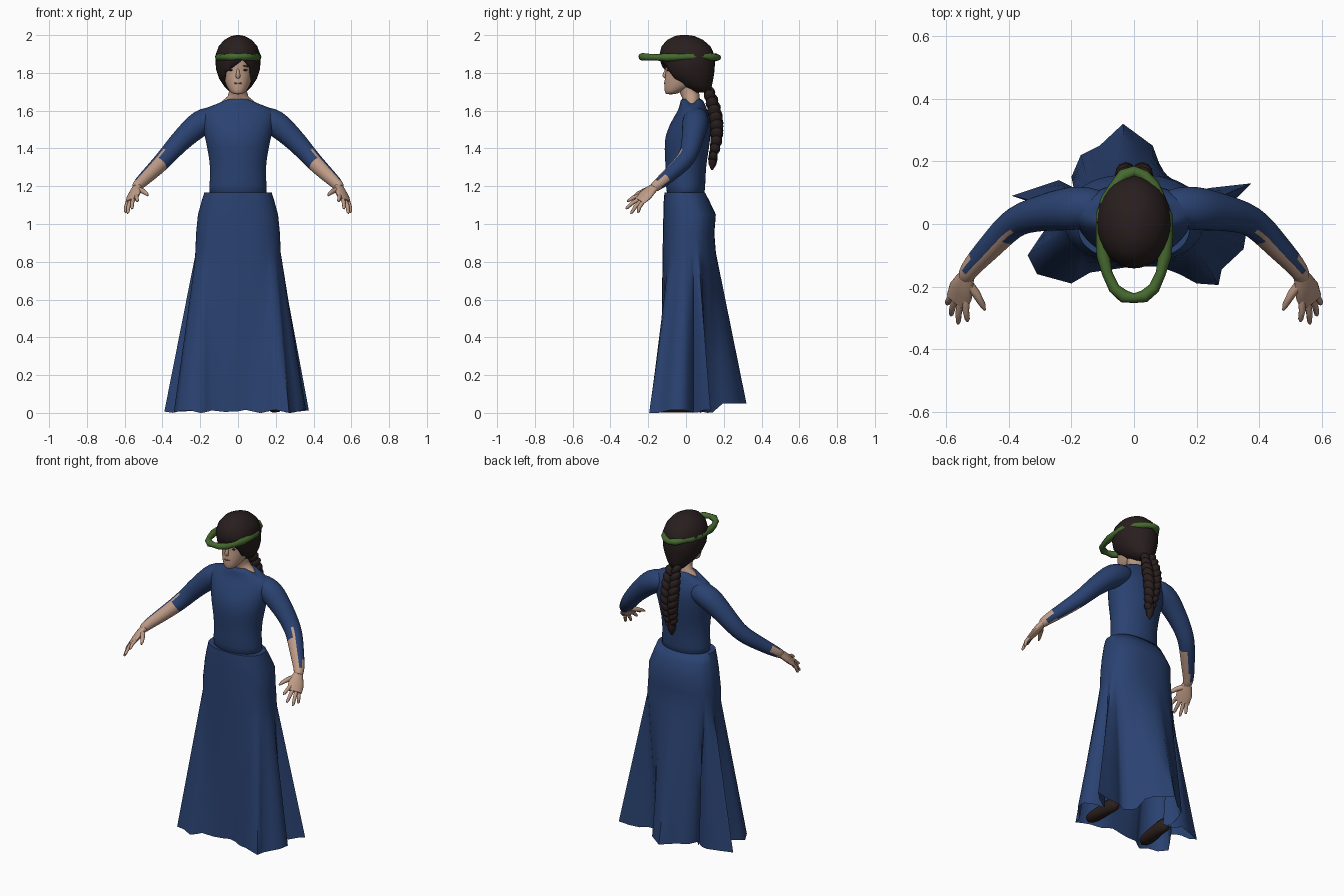
import bpy, bmesh, math
from mathutils import Vector, Matrix

if bpy.data.objects.get("Cube"):
    bpy.data.objects.remove(bpy.data.objects["Cube"])


def material(name, rgb):
    m = bpy.data.materials.new(name)
    m.use_nodes = True
    m.diffuse_color = (*rgb, 1)
    m.node_tree.nodes["Principled BSDF"].inputs["Base Color"].default_value = (*rgb, 1)
    return m


BLUE = material("dress_blue", (0.023, 0.054, 0.165))
SKIN = material("skin", (0.52, 0.33, 0.24))
HAIR = material("dark_brown_hair", (0.022, 0.013, 0.013))
GREEN = material("leaf_green", (0.06, 0.14, 0.028))
SHOE = material("shoe_brown", (0.024, 0.014, 0.011))
LIP = material("lip", (0.3, 0.13, 0.1))


def finish(name, bm, mats, mirror=False, subsurf=0, angle=50):
    bmesh.ops.recalc_face_normals(bm, faces=bm.faces)
    me = bpy.data.meshes.new(name)
    bm.to_mesh(me)
    bm.free()
    for m in mats:
        me.materials.append(m)
    me.shade_smooth()
    me.set_sharp_from_angle(angle=math.radians(angle))
    ob = bpy.data.objects.new(name, me)
    bpy.context.collection.objects.link(ob)
    if mirror:
        ob.modifiers.new("Mirror", "MIRROR").use_mirror_merge = False
    if subsurf:
        s = ob.modifiers.new("Subdivision", "SUBSURF")
        s.levels = s.render_levels = subsurf
    return ob


def oval(z, hx, front, back, n=32):
    cy, hy = (front + back) / 2, (back - front) / 2
    return [(hx * math.cos(a), cy + hy * math.sin(a), z)
            for a in (math.tau * i / n for i in range(n))]


def loft(bm, rings, caps=True, closed=False):
    rows = [[bm.verts.new(p) for p in r] for r in rings]
    pairs = list(zip(rows, rows[1:])) + ([(rows[-1], rows[0])] if closed else [])
    for a, b in pairs:
        for i in range(len(a)):
            j = (i + 1) % len(a)
            bm.faces.new((a[i], a[j], b[j], b[i]))
    if caps:
        bm.faces.new(rows[0])
        bm.faces.new(rows[-1])
    return rows


def tube(bm, path, radii, ref=(0, 1, 0), n=12, closed=False):
    """Sweep an oval along a path; a radius may be a (wide, thick) pair."""
    pts = [Vector(p) for p in path]
    rings, last = [], len(pts) - 1
    for i, p in enumerate(pts):
        if closed:
            t = pts[(i + 1) % len(pts)] - pts[i - 1]
        else:
            t = pts[min(i + 1, last)] - pts[max(i - 1, 0)]
        u = t.cross(Vector(ref)).normalized()
        v = u.cross(t).normalized()
        r = radii[i]
        ra, rb = r if isinstance(r, tuple) else (r, r)
        rings.append([p + u * ra * math.cos(a) + v * rb * math.sin(a)
                      for a in (math.tau * k / n for k in range(n))])
    loft(bm, rings, not closed, closed)


def blob(bm, loc, scale, rot=0.0):
    bmesh.ops.create_uvsphere(bm, u_segments=12, v_segments=8, radius=1,
                              matrix=Matrix.Translation(loc) @ Matrix.Rotation(rot, 4, "Y")
                              @ Matrix.Diagonal((*scale, 1)))


# Skirt: smooth hips running into a folded hem
hem = [(0, -.135), (.08, -.135), (.145, -.16), (.2, -.19), (.27, -.195), (.28, -.145),
       (.35, -.08), (.36, -.02), (.3, .03), (.25, .04), (.33, .085), (.375, .13),
       (.24, .115), (.15, .085), (.1, .14), (.06, .25), (-.035, .32), (-.11, .25),
       (-.17, .22), (-.2, .15), (-.14, .09), (-.24, .14), (-.39, .09), (-.3, .06),
       (-.25, .03), (-.3, -.04), (-.34, -.1), (-.31, -.16), (-.2, -.19), (-.14, -.155)]
dense = []
for (ax, ay), (bx, by) in zip(hem, hem[1:] + hem[:1]):
    dense += [(ax, ay), ((ax + bx) / 2, (ay + by) / 2)]


def hip(z, hx, front, back):
    cy, hy = (front + back) / 2, (back - front) / 2
    out = []
    for x, y in dense:
        a = math.atan2(y, x)
        c, s = math.cos(a), math.sin(a)
        k = (abs(c) ** 2.4 + abs(s) ** 2.4) ** (-1 / 2.4)
        out.append((hx * k * c, cy + hy * k * s, z))
    return out


rings = [hip(1.166, .13, -.08, .08), hip(1.168, .178, -.114, .1),
         hip(1.12, .193, -.118, .125), hip(1.05, .212, -.12, .158),
         hip(.95, .222, -.122, .15)]
base = hip(.85, .226, -.124, .158)
for t in (0, .1, .25, .45, .7, 1):
    ring = []
    for (x, y), (bx, by, bz) in zip(dense, base):
        low = .05 if y > .14 else .008 + .008 * math.sin(x * 40)
        ring.append((bx + (x - bx) * t, by + (y - by) * t, bz + (low - bz) * t))
    rings.append(ring)
bm = bmesh.new()
loft(bm, rings, caps=False)
finish("skirt", bm, [BLUE], angle=70)

# Bodice with a collar that dips over the shoulders
bm = bmesh.new()
rows = loft(bm, [oval(*r) for r in (
    (1.12, .16, -.1, .1), (1.2, .152, -.108, .102), (1.3, .145, -.108, .105),
    (1.4, .163, -.115, .122), (1.46, .176, -.112, .13), (1.52, .188, -.09, .132),
    (1.57, .2, -.062, .126), (1.605, .19, -.04, .112), (1.635, .125, -.032, .1),
    (1.672, .072, -.028, .085))])
for v in rows[-1]:
    v.co.z -= .035 * (abs(v.co.x) / .072) ** 10
finish("bodice", bm, [BLUE], subsurf=1)

# Arms: sleeve with the inner forearm bare
bm = bmesh.new()
tube(bm, [(.08, .05, 1.57), (.14, .054, 1.56), (.2, .05, 1.535), (.25, .043, 1.492),
          (.32, .03, 1.425), (.375, .012, 1.36), (.415, -.024, 1.317), (.457, -.07, 1.276),
          (.498, -.113, 1.237), (.53, -.15, 1.207), (.542, -.18, 1.185)],
     [.05, .066, .072, .064, .055, .049, .046, .041, .036, .03, .026], n=20)
bmesh.ops.recalc_face_normals(bm, faces=bm.faces)
inner = Vector((-.78, -.6, -.2)).normalized()
for f in bm.faces:
    c = f.calc_center_median()
    if c.x > .535 or (c.x > .4 and c.y < -.03 and f.normal.dot(inner) > 0):
        f.material_index = 1
finish("arms", bm, [BLUE, SKIN], mirror=True, subsurf=1)

# Hands: flat palm, four fingers and a thumb
bm = bmesh.new()
palm_up = (.48, -.33, .5)
tube(bm, [(.532, -.16, 1.2), (.543, -.188, 1.178), (.553, -.215, 1.152), (.566, -.248, 1.122)],
     [(.024, .02), (.036, .02), (.046, .018), (.042, .012)], palm_up)
across = Vector((.75, .1, -.65))
for off, tip in ((-.032, (.532, -.312, 1.12)), (-.011, (.562, -.32, 1.08)),
                 (.011, (.585, -.293, 1.055)), (.032, (.597, -.255, 1.06))):
    a, b = Vector((.56, -.235, 1.132)) + across * off, Vector(tip)
    tube(bm, [a, a.lerp(b, .5) + Vector((.003, -.003, .004)), b.lerp(a, .1), b],
         [.0115, .0105, .008, .003], palm_up, 8)
tube(bm, [(.535, -.185, 1.185), (.505, -.222, 1.175), (.484, -.258, 1.16), (.477, -.275, 1.15)],
     [.017, .014, .01, .004], palm_up, 8)
finish("hands", bm, [SKIN], mirror=True)

# Neck, spreading sideways to show at the shoulder dips
bm = bmesh.new()
tube(bm, [(0, .03, 1.58), (0, .03, 1.632), (0, .03, 1.655), (0, .027, 1.672), (0, .016, 1.7),
          (0, 0, 1.76)],
     [(.11, .04), (.1, .042), (.08, .044), (.056, .046), (.048, .047), (.048, .048)], n=24)
finish("neck", bm, [SKIN])

# Head and nose
bm = bmesh.new()
loft(bm, [oval(*r) for r in (
    (1.686, .02, -.105, -.06), (1.695, .038, -.112, -.035), (1.72, .056, -.116, .03),
    (1.75, .069, -.115, .07), (1.79, .079, -.11, .09), (1.815, .083, -.106, .1),
    (1.85, .086, -.112, .105), (1.9, .083, -.107, .1), (1.94, .06, -.08, .07))])
finish("head", bm, [SKIN], subsurf=1)
bm = bmesh.new()
tube(bm, [(0, -.099, 1.825), (0, -.108, 1.805), (0, -.116, 1.785), (0, -.11, 1.774)],
     [(.006, .006), (.008, .009), (.013, .01), (.01, .006)], (0, 1, 0), 12)
finish("nose", bm, [SKIN], angle=80)

# Face details
bm = bmesh.new()
blob(bm, (.036, -.096, 1.815), (.014, .005, .005))
blob(bm, (.038, -.099, 1.836), (.02, .005, .003), .1)
finish("eyes_and_brows", bm, [HAIR], mirror=True)
bm = bmesh.new()
blob(bm, (0, -.112, 1.745), (.022, .005, .005))
finish("lips", bm, [LIP])

# Hair: a full cap cut away to a slanted fringe
bm = bmesh.new()
loft(bm, [oval(*r) for r in (
    (1.695, .04, .04, .125), (1.73, .074, -.03, .137), (1.77, .1, -.09, .145),
    (1.82, .117, -.125, .152), (1.89, .12, -.142, .153), (1.94, .103, -.13, .13),
    (1.975, .073, -.1, .09), (1.995, .035, -.06, .045), (2, .01, -.03, .01))])
fringe = Vector((-.75, 0, 1))
temple = Vector((0, 1, .75))
cut = Vector((0, -.12, 1.85))
for no in (fringe, temple):
    bmesh.ops.bisect_plane(bm, geom=bm.verts[:] + bm.edges[:] + bm.faces[:],
                           plane_co=cut, plane_no=no)
bare = []
for f in bm.faces:
    c = f.calc_center_median() - cut
    if c.dot(fringe) < 0 and c.dot(temple) < 0:
        bare.append(f)
bmesh.ops.delete(bm, geom=bare, context="FACES")
hair = finish("hair", bm, [HAIR], angle=80)
solid = hair.modifiers.new("Solidify", "SOLIDIFY")
solid.thickness = .012

# Braid: crossing lobes hanging down the back
bm = bmesh.new()
steps = 9
for i in range(steps):
    t = i / (steps - 1)
    z = 1.695 - .32 * t
    y = .118 + .045 * math.sin(math.pi * min(1, t * .75 + .05))
    size = .6 + .45 * math.sin(math.pi * (.2 + .75 * t))
    for side in (-1, 1):
        blob(bm, (side * .025 * size, y, z - .017 * (side > 0)),
             (.027 * size, .035 * size, .042 * size), side * .6)
tube(bm, [(0, .145, 1.38), (0, .142, 1.345), (0, .14, 1.315), (0, .138, 1.285)],
     [.02, .025, .02, .004])
finish("braid", bm, [HAIR])

# Garland: a loose ring around the brow
bm = bmesh.new()
count = 20
path, radii = [], []
for i in range(count):
    a = math.tau * i / count
    k = 1 + .02 * math.sin(5 * a)
    path.append((.106 * k * math.cos(a), -.038 + .203 * k * math.sin(a),
                 1.884 + .002 * math.sin(3 * a)))
    radii.append(.0185 + .003 * math.sin(i * 2.4))
tube(bm, path, radii, (0, 0, 1), 8, closed=True)
finish("garland", bm, [GREEN], angle=60)

# Shoes
bm = bmesh.new()
tube(bm, [(.185, .075, .045), (.185, .055, .045), (.188, 0, .045), (.193, -.06, .036),
          (.198, -.12, .03), (.2, -.15, .025), (.2, -.165, .02)],
     [(.015, .025), (.032, .043), (.034, .043), (.042, .034), (.042, .028), (.032, .021),
      (.01, .008)], (0, 0, 1))
finish("shoes", bm, [SHOE], mirror=True)
